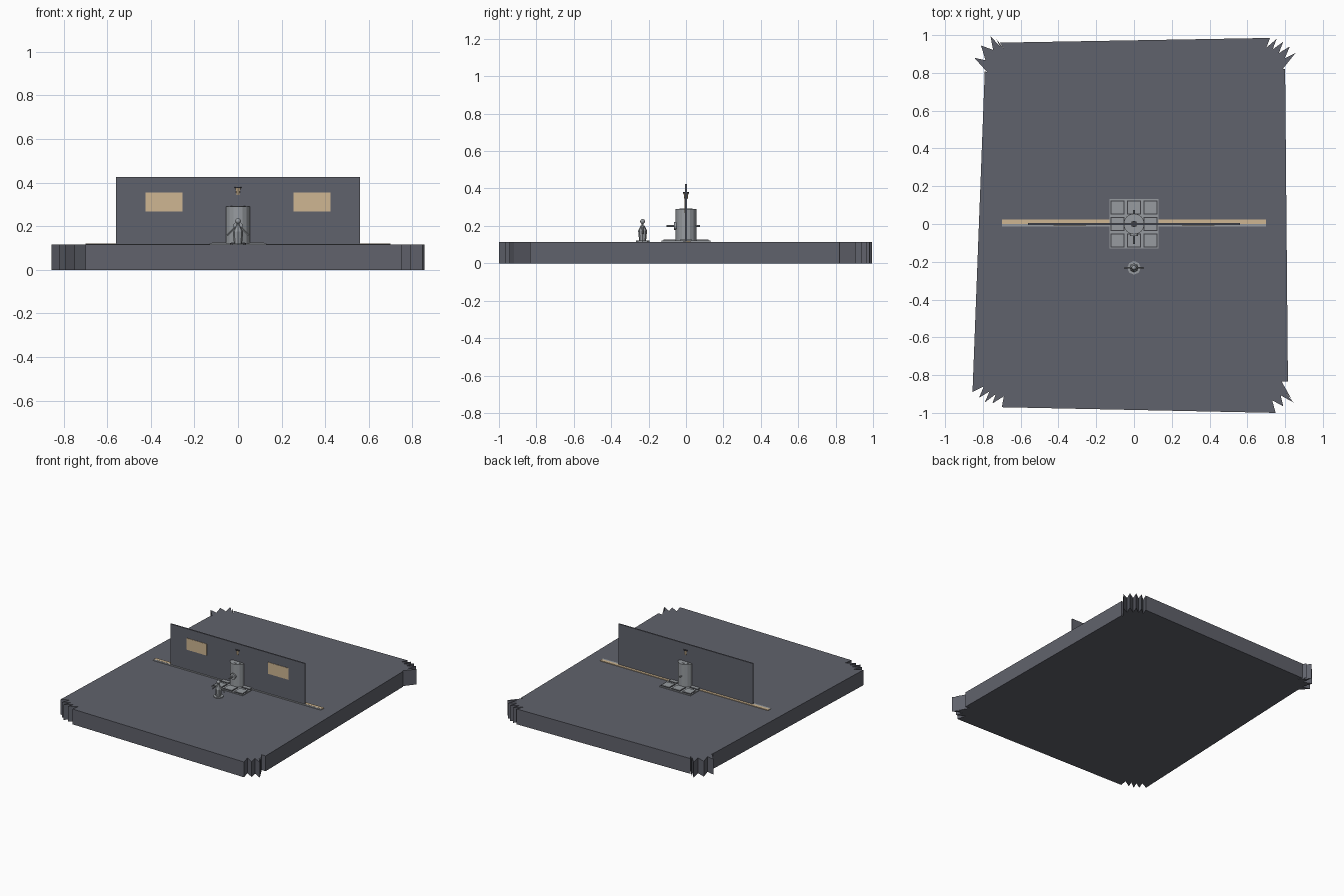
import bpy, bmesh, math
from mathutils import Vector

if "Cube" in bpy.data.objects:
    bpy.data.objects.remove(bpy.data.objects["Cube"])


def material(name, rgb):
    m = bpy.data.materials.new(name)
    m.diffuse_color = (*rgb, 1)
    m.use_nodes = True
    m.node_tree.nodes["Principled BSDF"].inputs["Base Color"].default_value = m.diffuse_color
    return m


SLATE = material("slate", (0.118, 0.123, 0.15))
STONE = material("pale_grey", (0.31, 0.33, 0.35))
SAND = material("sand", (0.62, 0.47, 0.29))
DARK = material("charcoal", (0.05, 0.05, 0.06))


def finish(name, bm, mat, smooth=False):
    bmesh.ops.recalc_face_normals(bm, faces=bm.faces)
    me = bpy.data.meshes.new(name)
    bm.to_mesh(me)
    bm.free()
    me.materials.append(mat)
    for p in me.polygons:
        p.use_smooth = smooth and abs(p.normal.z) < 0.95
    ob = bpy.data.objects.new(name, me)
    bpy.context.collection.objects.link(ob)
    return ob


def box(name, x, y, z, mat):
    bm = bmesh.new()
    bmesh.ops.create_cube(bm, size=1)
    for v in bm.verts:
        v.co = Vector([r[0] + (c + 0.5) * (r[1] - r[0]) for c, r in zip(v.co, (x, y, z))])
    return finish(name, bm, mat)


def rod(name, a, b, r1, r2, mat, sides=12):
    a, b = Vector(a), Vector(b)
    bm = bmesh.new()
    bmesh.ops.create_cone(bm, cap_ends=True, segments=sides, radius1=r1, radius2=r2,
                          depth=(b - a).length)
    turn = Vector((0, 0, 1)).rotation_difference(b - a)
    for v in bm.verts:
        v.co = turn @ v.co + (a + b) / 2
    return finish(name, bm, mat)


TOP = 0.115

# Slab with torn, spiky corners: valleys are cut between neighbouring tips
corners = [
    [(-.79, .81), (-.845, .88), (-.81, .945), (-.76, .995), (-.73, .98), (-.71, .96)],
    [(.72, .985), (.755, .98), (.79, .965), (.825, .94), (.855, .905), (.80, .82)],
    [(.815, -.835), (.83, -.92), (.845, -.945), (.79, -.965), (.75, -1.0)],
    [(-.70, -.97), (-.75, -.95), (-.79, -.945), (-.82, -.92), (-.855, -.89)],
]
outline = []
for tips in corners:
    for i, p in enumerate(tips):
        outline.append(Vector((*p, 0)))
        if i + 1 < len(tips):
            q = tips[i + 1]
            outline.append(Vector(((p[0] + q[0]) * .475, (p[1] + q[1]) * .475, 0)))
bm = bmesh.new()
base = bm.faces.new([bm.verts.new(p) for p in outline])
ext = bmesh.ops.extrude_face_region(bm, geom=[base], use_keep_orig=True)
for v in ext["geom"]:
    if isinstance(v, bmesh.types.BMVert):
        v.co.z = TOP
finish("ground_slab", bm, SLATE)

# Upright wall with two pale front panels
box("wall", (-.56, .56), (-.005, .005), (TOP, .425), SLATE)
for s in (-1, 1):
    box("wall_panel", (s * .34 - .085, s * .34 + .085), (-.008, -.004), (.268, .355), SAND)

# Floor strip in two tones
box("strip_back", (-.70, .70), (0, .024), (TOP - .005, TOP + .005), SAND)
box("strip_front", (-.70, .70), (-.014, 0), (TOP - .005, TOP + .004), STONE)

# Paved plinth with raised tiles
box("plinth", (-.13, .13), (-.13, .132), (TOP - .005, TOP + .006), STONE)
for i in (-1, 0, 1):
    for j in (-1, 0, 1):
        if i or j:
            x, y = i * .088, j * .088
            box("tile_joint", (x - .037, x + .037), (y - .037, y + .037), (TOP, TOP + .008), DARK)
            box("tile", (x - .032, x + .032), (y - .032, y + .032), (TOP, TOP + .011), STONE)

# Central column
rod("column", (0, 0, TOP), (0, 0, .29), .055, .055, STONE, 16)
rod("column_crown", (0, 0, .29), (0, 0, .292), .036, .036, STONE, 16)
rod("handle_bar", (0, -.105, .2), (0, .075, .2), .005, .005, STONE, 8)
rod("handle_knob", (0, -.064, .2), (0, -.05, .2), .022, .022, STONE, 12)

# Lamp on the wall above the column
rod("lamp_glass", (0, 0, .343), (0, 0, .374), .009, .013, SAND, 8)
rod("lamp_cap", (0, 0, .374), (0, 0, .38), .017, .017, DARK, 8)

# Small standing figure
Y = -.232
rod("figure_base", (0, Y, TOP), (0, Y, TOP + .006), .036, .036, STONE, 8)
rod("figure_body", (0, Y, TOP), (0, Y, .175), .018, .024, STONE, 8)
rod("figure_shoulders", (0, Y, .175), (0, Y, .203), .024, .009, STONE, 8)
rod("figure_neck", (0, Y, .2), (0, Y, .216), .006, .006, STONE, 8)
bm = bmesh.new()
bmesh.ops.create_uvsphere(bm, u_segments=12, v_segments=8, radius=.013)
bmesh.ops.translate(bm, vec=(0, Y, .224), verts=bm.verts)
finish("figure_head", bm, STONE, True)
for s in (-1, 1):
    rod("figure_arm", (s * .012, Y, .196), (s * .05, Y, .158), .005, .004, STONE, 6)
